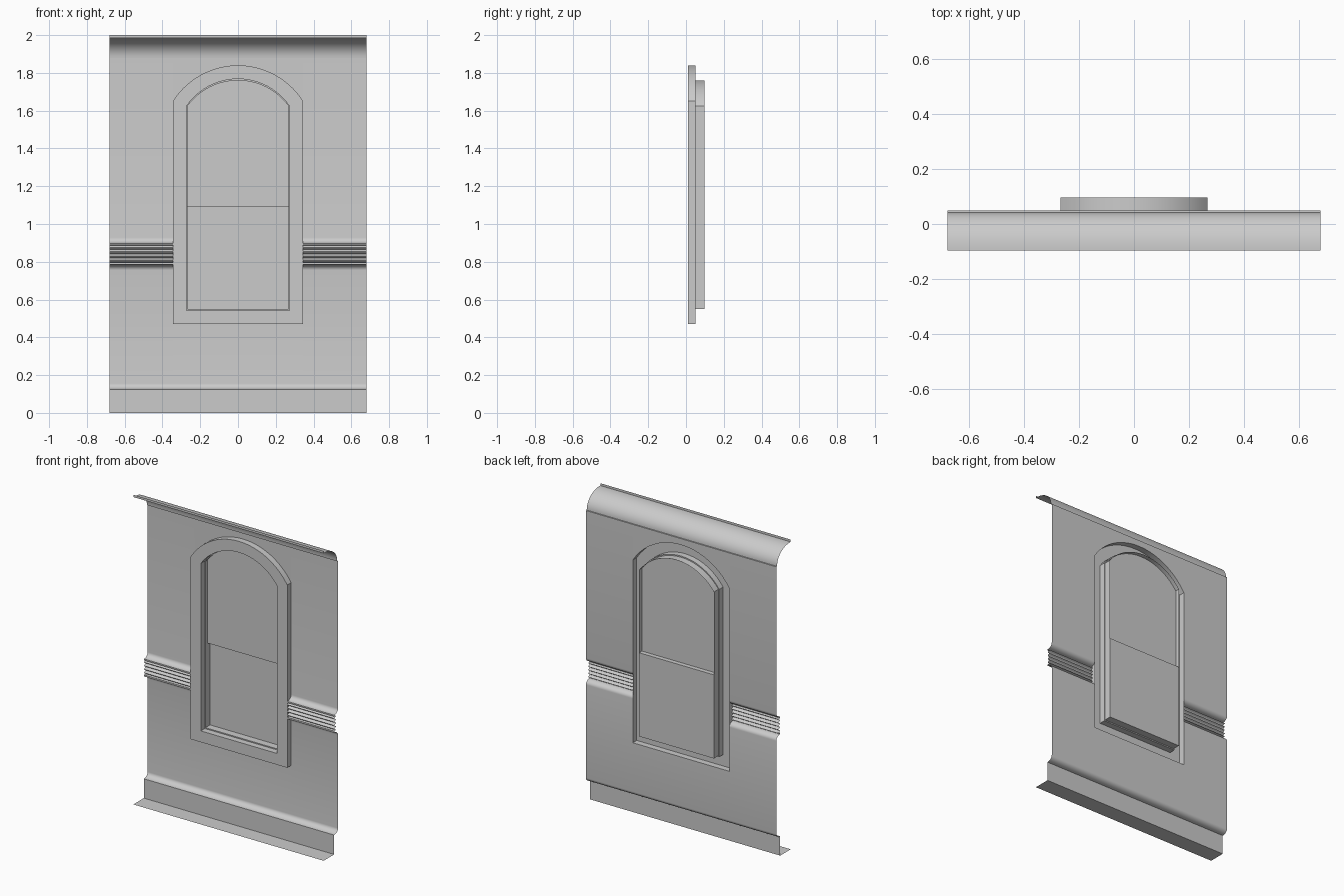
import bpy, math

if "Cube" in bpy.data.objects:
    bpy.data.objects.remove(bpy.data.objects["Cube"])

W, FX = 0.68, 0.345            # half widths of wall and window surround
WALL, FRONT, BACK = 0.05, 0.01, 0.097


def mesh_object(name, verts, faces, angle=30):
    me = bpy.data.meshes.new(name)
    me.from_pydata(verts, [], faces)
    me.shade_smooth()
    me.set_sharp_from_angle(angle=math.radians(angle))
    ob = bpy.data.objects.new(name, me)
    bpy.context.collection.objects.link(ob)
    return ob


def loft(name, rows, closed=False):
    """Quads between successive rows of points."""
    n = len(rows[0])
    faces = []
    for r in range(len(rows) - 1):
        for i in range(n if closed else n - 1):
            j = (i + 1) % n
            faces.append((r * n + i, r * n + j, (r + 1) * n + j, (r + 1) * n + i))
    return mesh_object(name, [p for row in rows for p in row], faces)


def strip(name, profile, x0, x1):
    """Extrude a (y, z) profile along x."""
    return loft(name, [[(x0, y, z), (x1, y, z)] for y, z in profile])


def arc(cy, cz, ry, rz, a0, a1, n=8):
    steps = [math.radians(a0 + (a1 - a0) * i / n) for i in range(n + 1)]
    return [(cy + ry * math.cos(a), cz + rz * math.sin(a)) for a in steps]


def arch(hw, spring, top, n=20):
    """Segmental arch points (x, z) from left to right."""
    rise = top - spring
    r = (hw * hw + rise * rise) / (2 * rise)
    a = math.asin(hw / r)
    return [(r * math.sin(t), top - r + r * math.cos(t))
            for t in (a * (2 * i / n - 1) for i in range(n + 1))]


def outline(hw, bottom, spring, top, y):
    pts = arch(hw, spring, top) + [(hw, bottom), (-hw, bottom)]
    return [(x, y, z) for x, z in pts]


# Wall profile: floor flange, baseboard, reeded band, cornice
base = [(-BACK, 0), (FRONT, 0), (FRONT, 0.12)] + arc(FRONT, 0.155, 0.04, 0.03, -90, 0)
reeds = [(0.03 - 0.017 * abs(math.sin(math.pi * i / 6)), 0.797 + 0.09 * i / 24)
         for i in range(25)]
band = (arc(0.012, 0.755, 0.038, 0.03, 0, 90) + [(0.012, 0.795)] + reeds
        + [(0.012, 0.889), (0.012, 0.898)] + arc(0.012, 0.928, 0.038, 0.03, -90, 0))
cornice = ([(WALL, 1.88)] + arc(-0.085, 1.88, 0.127, 0.105, 0, 90, 14)
           + [(-BACK, 1.985), (-BACK, 2.0)])

# Wall pieces around the window
for side, x0, x1 in (("left", -W, -FX), ("right", FX, W)):
    strip("wall_" + side, base + band + cornice, x0, x1)
strip("wall_below_window", base + [(WALL, 0.47)], -FX, FX)
strip("wall_cornice_centre", cornice, -FX, FX)
head = arch(FX, 1.65, 1.84)
loft("wall_above_window", [[(x, WALL, z) for x, z in head],
                           [(x, WALL, 1.88) for x, z in head]])

# Window surround: outer side, face, reveal, and stepped window box
outer = (FX, 0.47, 1.65, 1.84)
inner = (0.272, 0.543, 1.625, 1.768)
box = (0.267, 0.55, 1.625, 1.76)
loft("window_surround", [outline(*outer, WALL), outline(*outer, FRONT),
                         outline(*inner, FRONT), outline(*inner, WALL)], True)
loft("window_box", [outline(*inner, WALL), outline(*box, WALL),
                    outline(*box, BACK)], True)

# Sashes: upper one forward, lower one at the back, joined by a ledge
UP, MEET = 0.068, 1.09
glass = [(x, UP, z) for x, z in arch(*[box[i] for i in (0, 2, 3)])]
loft("upper_sash", [[(x, UP, MEET) for x, y, z in glass], glass])
strip("lower_sash", [(BACK, box[1]), (BACK, MEET), (UP, MEET)], -box[0], box[0])
